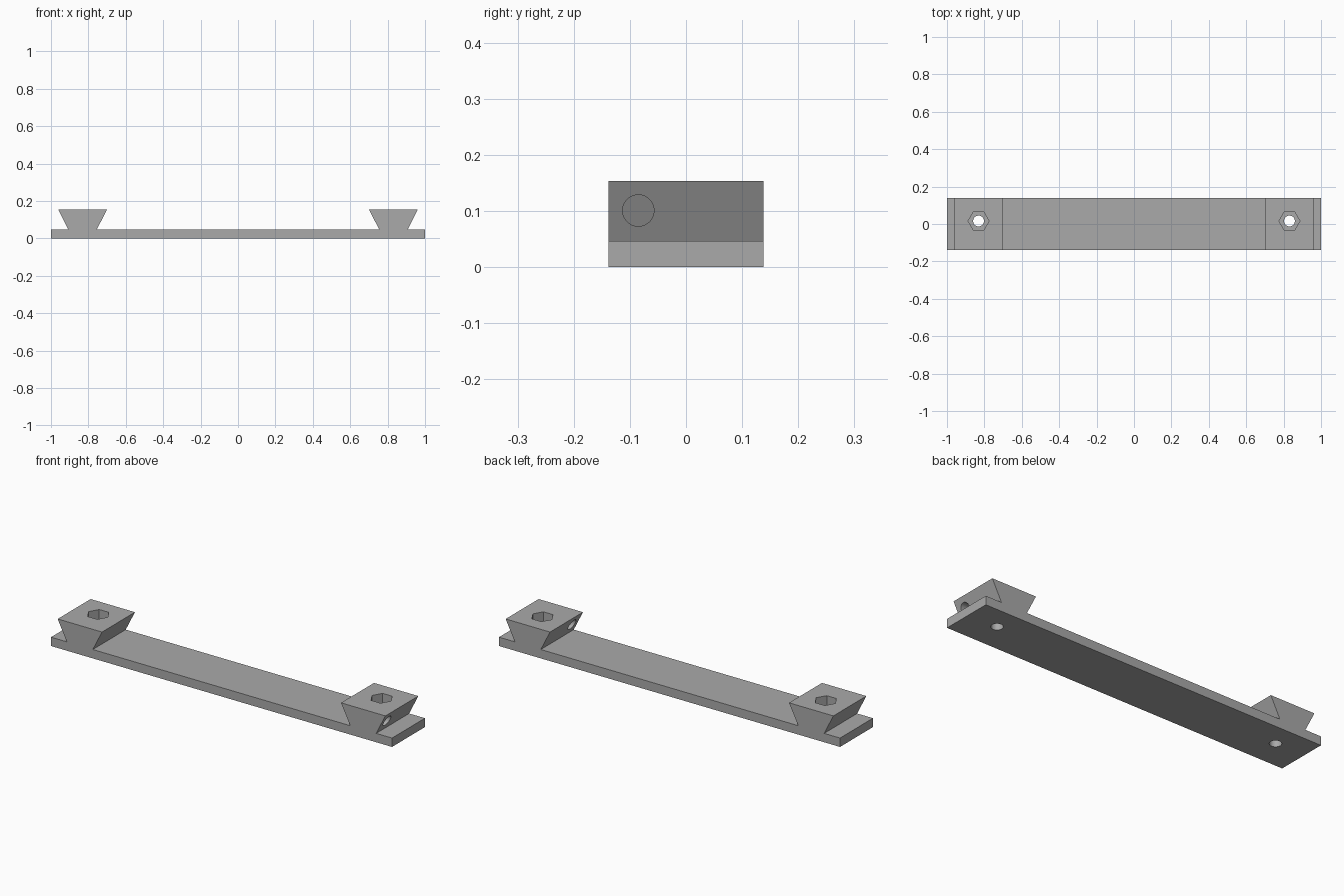
import bpy
import bmesh
import math

cube = bpy.data.objects.get("Cube")
if cube:
    bpy.data.objects.remove(cube, do_unlink=True)

HALF_WIDTH = 0.138
PLATE_TOP, BLOCK_TOP = 0.047, 0.154
BLOCK_X, BOLT_Y = 0.831, 0.016

grey = bpy.data.materials.new("light grey plastic")
grey.use_nodes = True
colour = (0.4, 0.4, 0.4, 1)
grey.diffuse_color = colour
grey.node_tree.nodes["Principled BSDF"].inputs["Base Color"].default_value = colour


def extrude_profile(name, points):
    """Extrude an outline in the x-z plane across the full width."""
    bm = bmesh.new()
    face = bm.faces.new([bm.verts.new((x, -HALF_WIDTH, z)) for x, z in points])
    ext = bmesh.ops.extrude_face_region(bm, geom=[face])
    moved = [g for g in ext["geom"] if isinstance(g, bmesh.types.BMVert)]
    bmesh.ops.translate(bm, verts=moved, vec=(0, 2 * HALF_WIDTH, 0))
    bmesh.ops.recalc_face_normals(bm, faces=bm.faces)
    mesh = bpy.data.meshes.new(name)
    bm.to_mesh(mesh)
    bm.free()
    mesh.materials.append(grey)
    obj = bpy.data.objects.new(name, mesh)
    bpy.context.collection.objects.link(obj)
    return obj


def cut(target, name, sides, radius, depth, location, rotation=(0, 0, 0)):
    """Subtract a hidden prism from the target."""
    bpy.ops.mesh.primitive_cylinder_add(
        vertices=sides, radius=radius, depth=depth, location=location, rotation=rotation)
    cutter = bpy.context.object
    cutter.name = name
    cutter.data.materials.append(grey)
    cutter.hide_render = True
    cutter.hide_set(True)
    mod = target.modifiers.new(name, "BOOLEAN")
    mod.operation = "DIFFERENCE"
    mod.solver = "EXACT"
    mod.object = cutter


# Base bar with a dovetail block at each end, as one outline
half = [(1, 0), (1, PLATE_TOP), (BLOCK_X + 0.076, PLATE_TOP), (BLOCK_X + 0.13, BLOCK_TOP),
        (BLOCK_X - 0.13, BLOCK_TOP), (BLOCK_X - 0.076, PLATE_TOP)]
bar = extrude_profile("dovetail_bar", half + [(-x, z) for x, z in reversed(half)])

# Bolt hole and hexagonal nut pocket in each block
for side, label in ((1, "left"), (-1, "right")):
    x = side * BLOCK_X
    cut(bar, label + "_bolt_hole_cutter", 48, 0.029, 1, (x, BOLT_Y, 0))
    cut(bar, label + "_nut_pocket_cutter", 6, 0.056, 0.2, (x, BOLT_Y, PLATE_TOP + 0.1),
        (0, 0, math.radians(30)))

# Cross hole through the left block only
cut(bar, "cross_hole_cutter", 48, 0.028, 0.4, (BLOCK_X, -0.085, 0.101), (0, math.pi / 2, 0))

# Smooth the round bores and keep the edges sharp
bpy.ops.object.select_all(action="DESELECT")
bar.select_set(True)
bpy.context.view_layer.objects.active = bar
bpy.ops.object.shade_smooth_by_angle(angle=math.radians(30))
